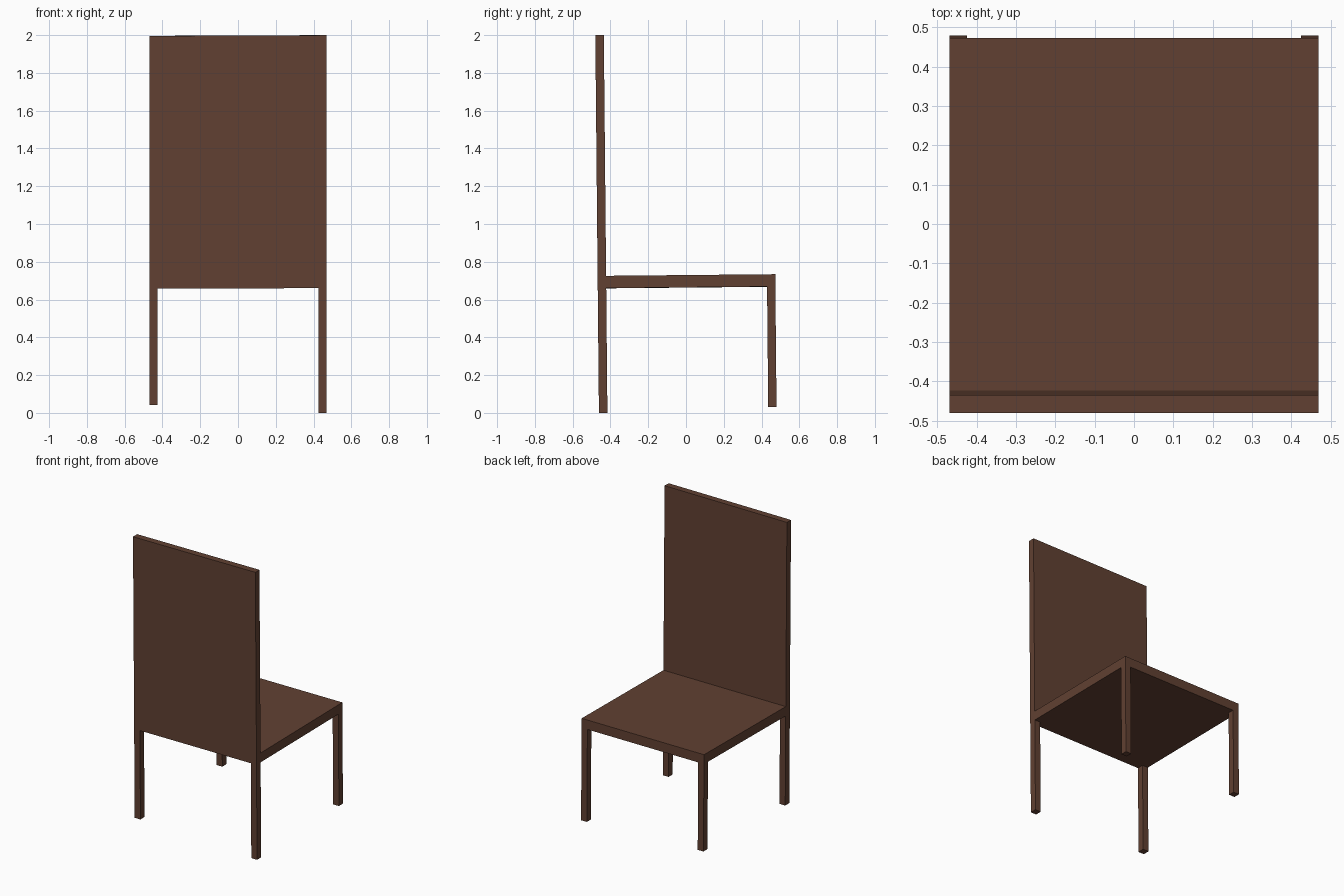
import bpy, bmesh

if "Cube" in bpy.data.objects:
    bpy.data.objects.remove(bpy.data.objects["Cube"])

LEAN = 0.0095          # the whole chair tips back very slightly
W = 0.469              # half width
LEG = 0.044            # leg thickness
BACK, FRONT = -0.4705, 0.47
SEAT_BOTTOM, SEAT_TOP, TOP = 0.664, 0.729, 2.002

wood = bpy.data.materials.new("dark_wood")
wood.diffuse_color = (0.12, 0.052, 0.032, 1)
wood.use_nodes = True
wood.node_tree.nodes["Principled BSDF"].inputs["Base Color"].default_value = wood.diffuse_color


def block(name, x, y, z):
    """Box given by (min, max) on each axis, then tipped with the chair."""
    bm = bmesh.new()
    bmesh.ops.create_cube(bm, size=1)
    for v in bm.verts:
        px, py, pz = (lo + (c + 0.5) * (hi - lo)
                      for c, (lo, hi) in zip(v.co, (x, y, z)))
        v.co = (px, py - LEAN * (pz - 1), pz + LEAN * py + 0.002 * px * pz)
    mesh = bpy.data.meshes.new(name)
    bm.to_mesh(mesh)
    bm.free()
    mesh.materials.append(wood)
    obj = bpy.data.objects.new(name, mesh)
    bpy.context.collection.objects.link(obj)
    return obj


left, right = (-W, -W + LEG), (W - LEG, W)
rear = (BACK, BACK + 0.045)
fore = (FRONT - LEG, FRONT)

# Tall back posts and short front legs, each ending at its own height
block("left_back_post", left, rear, (0.045, TOP))
block("right_back_post", right, rear, (0.0045, TOP))
block("left_front_leg", left, fore, (0.06, SEAT_BOTTOM))
block("right_front_leg", right, fore, (0.026, SEAT_BOTTOM))

# Seat slab
block("seat", (-W, W), (rear[1], FRONT), (SEAT_BOTTOM, SEAT_TOP))

# Solid back panel between the posts
block("back_panel", (left[1], right[0]), rear, (SEAT_BOTTOM, TOP))
